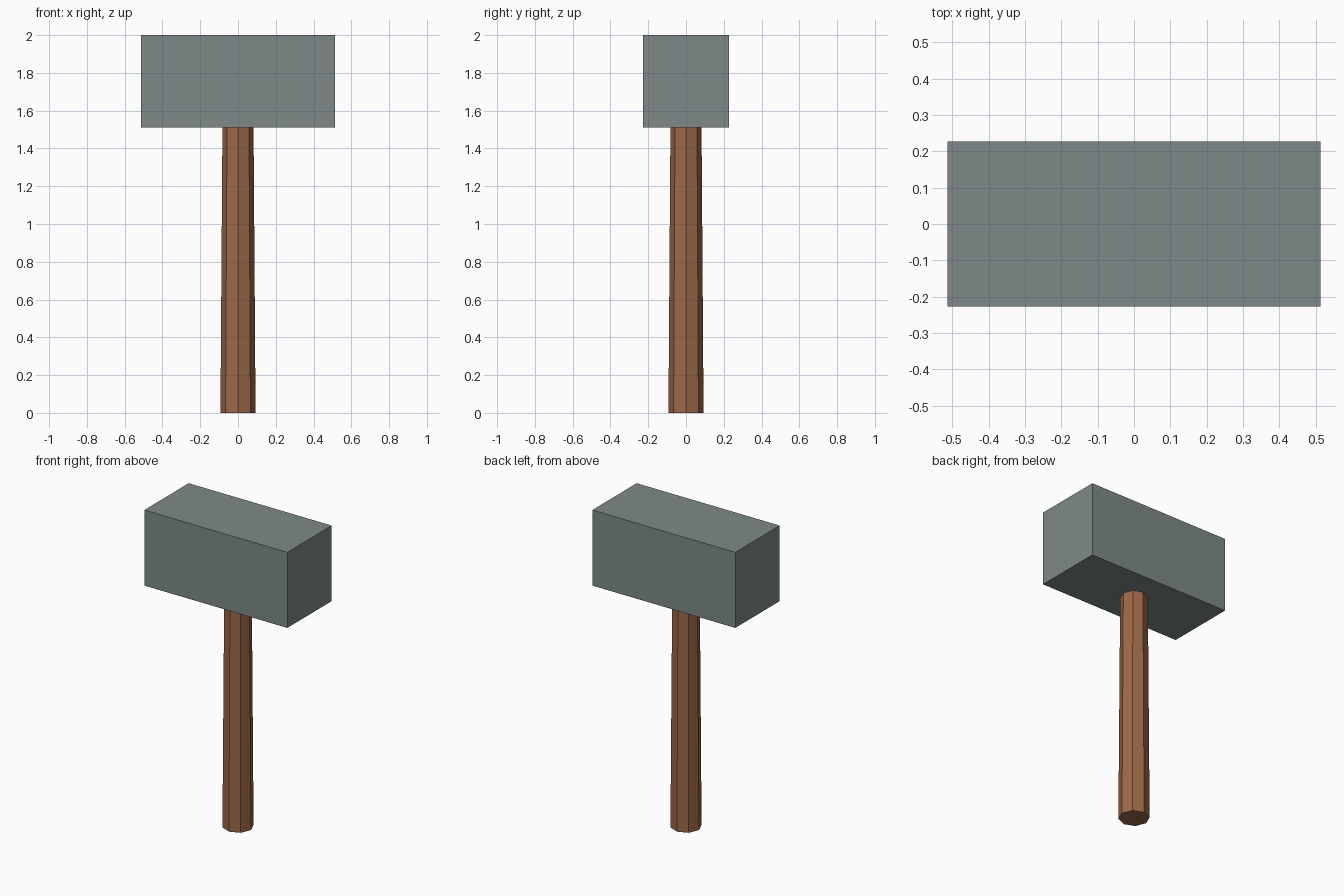
import bpy

if "Cube" in bpy.data.objects:
    bpy.data.objects.remove(bpy.data.objects["Cube"])

HEAD_X, HEAD_Y = 1.026, 0.455
HEAD_BOTTOM, HEAD_TOP = 1.51, 2.0
EMBED = 0.05
R_BOTTOM, R_TOP = 0.093, 0.082


def paint(obj, name, color):
    mat = bpy.data.materials.new(name)
    mat.diffuse_color = (*color, 1.0)
    mat.use_nodes = True
    mat.node_tree.nodes["Principled BSDF"].inputs["Base Color"].default_value = mat.diffuse_color
    obj.data.materials.append(mat)


# Head: plain rectangular block
bpy.ops.mesh.primitive_cube_add(size=1, location=(0, 0, (HEAD_BOTTOM + HEAD_TOP) / 2))
head = bpy.context.object
head.name = "hammer_head"
head.scale = (HEAD_X, HEAD_Y, HEAD_TOP - HEAD_BOTTOM)
bpy.ops.object.transform_apply(location=False, rotation=False, scale=True)
paint(head, "steel", (0.21, 0.25, 0.25))

# Handle: tapered octagonal shaft, set slightly into the head
length = HEAD_BOTTOM + EMBED
bpy.ops.mesh.primitive_cone_add(vertices=8, radius1=R_BOTTOM, radius2=R_TOP,
                                depth=length, location=(0, 0, length / 2))
handle = bpy.context.object
handle.name = "handle"
paint(handle, "wood", (0.33, 0.14, 0.065))
